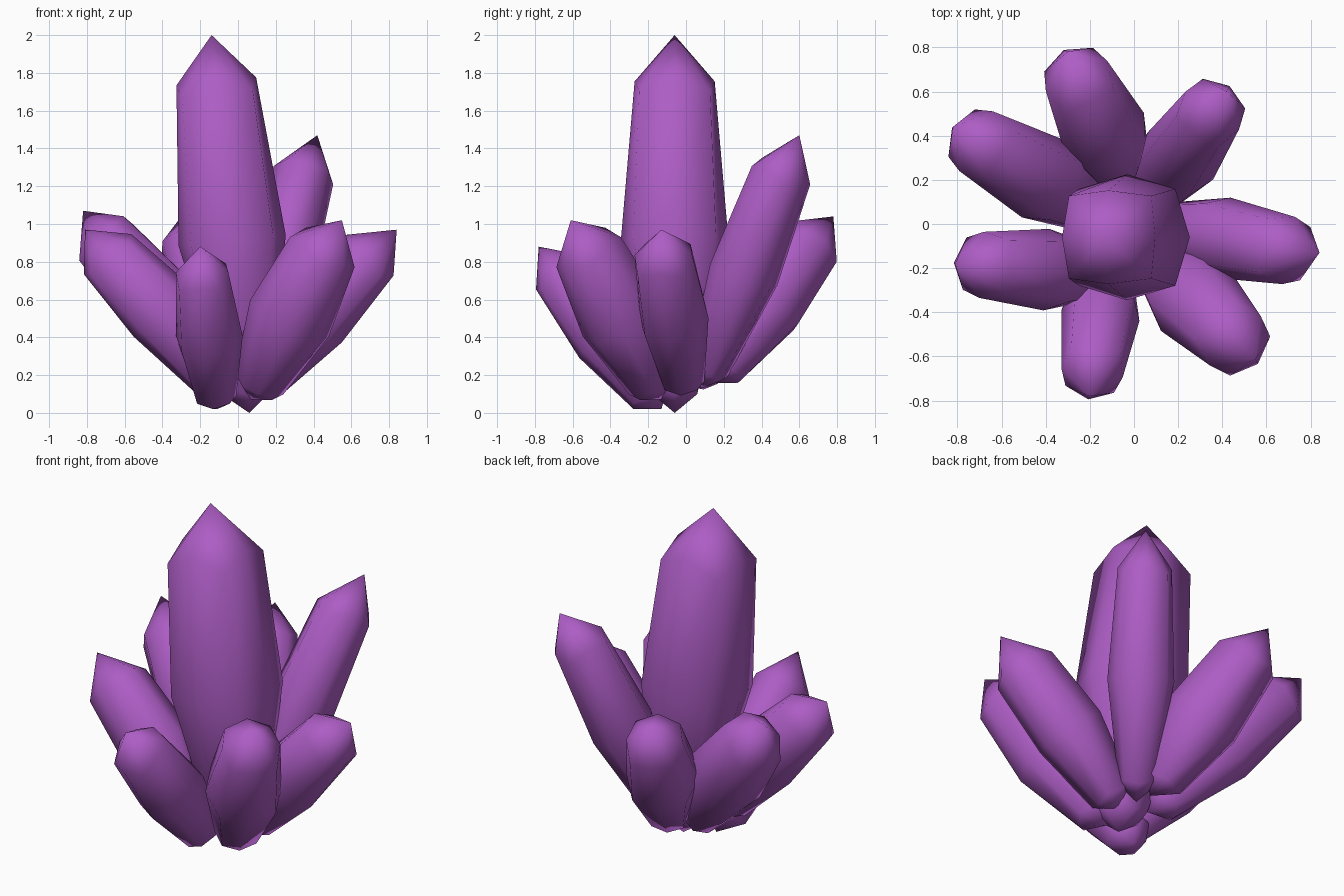
import bpy, bmesh, math
from mathutils import Vector

if "Cube" in bpy.data.objects:
    bpy.data.objects.remove(bpy.data.objects["Cube"])

purple = bpy.data.materials.new("amethyst purple")
purple.diffuse_color = (0.42, 0.11, 0.56, 1)
purple.use_nodes = True
purple.node_tree.nodes["Principled BSDF"].inputs["Base Color"].default_value = purple.diffuse_color

SIDES = 8


def crystal(name, base, shoulder, tip, r_low, r_mid, r_top, low=0.09,
            corner=1.12, drop=0.035, tall=1.0, lift=0.0):
    """Squarish eight-sided spindle: base point, three rings, pointed tip.
    Odd vertices are corners, pushed outward and toward the middle ring."""
    base, shoulder, tip = Vector(base), Vector(shoulder), Vector(tip)
    axis = (shoulder - base).normalized()
    # ring directions: one level, one leaning up the slope
    side = Vector((0, 1, 0)) if axis.z > 0.98 else axis.cross(Vector((0, 0, 1)))
    u = (side - axis * side.dot(axis)).normalized()
    v = axis.cross(u) * tall
    middle = base.lerp(shoulder, 0.52) + Vector((0, 0, lift))
    mid_corner = 1 + (corner - 1) * 0.35

    bm = bmesh.new()
    rings = []
    for centre, r, c, shift in ((base + axis * low, r_low, corner, drop * 0.5),
                                (middle, r_mid, mid_corner, 0),
                                (shoulder, r_top, corner, -drop)):
        ring = []
        for i in range(SIDES):
            a = 2 * math.pi * i / SIDES
            rr, s = (r * c, shift) if i % 2 else (r, 0)
            ring.append(bm.verts.new(centre + axis * s
                                     + rr * (u * math.cos(a) + v * math.sin(a))))
        rings.append(ring)
    bottom, top = bm.verts.new(base), bm.verts.new(tip)
    for i in range(SIDES):
        j = (i + 1) % SIDES
        for a, b in zip(rings, rings[1:]):
            bm.faces.new((a[i], a[j], b[j], b[i]))
        bm.faces.new((bottom, rings[0][j], rings[0][i]))
        bm.faces.new((top, rings[-1][i], rings[-1][j]))
    bmesh.ops.recalc_face_normals(bm, faces=bm.faces)
    for f in bm.faces:
        f.smooth = True
    mesh = bpy.data.meshes.new(name)
    bm.to_mesh(mesh)
    bm.free()
    mesh.materials.append(purple)
    obj = bpy.data.objects.new(name, mesh)
    bpy.context.collection.objects.link(obj)


# tall centre crystal
crystal("centre_crystal", (0.06, -0.06, 0), (-0.115, -0.06, 1.755), (-0.14, -0.06, 2.0),
        0.12, 0.285, 0.212, 0.1, corner=1.25, drop=0.07)

# ring of leaning crystals: base, shoulder centre, tip, radii
crystal("back_right_crystal", (0.05, 0.08, 0.13), (0.355, 0.515, 1.29), (0.42, 0.60, 1.47),
        0.10, 0.183, 0.148)
crystal("right_crystal", (0.08, 0.0, 0.10), (0.70, -0.12, 0.835), (0.84, -0.13, 0.97),
        0.11, 0.185, 0.155, tall=1.07, lift=0.02)
crystal("front_right_crystal", (0.07, -0.13, 0.07), (0.46, -0.53, 0.88), (0.55, -0.61, 1.02),
        0.12, 0.21, 0.16, tall=1.1, lift=0.01)
crystal("front_crystal", (-0.11, -0.13, 0.02), (-0.19, -0.675, 0.745), (-0.20, -0.78, 0.88),
        0.11, 0.178, 0.14, tall=1.08, lift=0.01)
crystal("front_left_crystal", (-0.08, -0.23, 0.12), (-0.69, -0.185, 0.84), (-0.81, -0.18, 0.97),
        0.11, 0.185, 0.15, tall=1.1, lift=0.04)
crystal("back_left_crystal", (-0.08, 0.02, 0.14), (-0.715, 0.375, 0.925), (-0.82, 0.44, 1.07),
        0.11, 0.20, 0.155, tall=1.1, lift=0.02)
crystal("back_crystal", (0.0, 0.14, 0.16), (-0.26, 0.67, 0.91), (-0.30, 0.78, 1.04),
        0.11, 0.20, 0.155, tall=1.08, lift=0.02)
